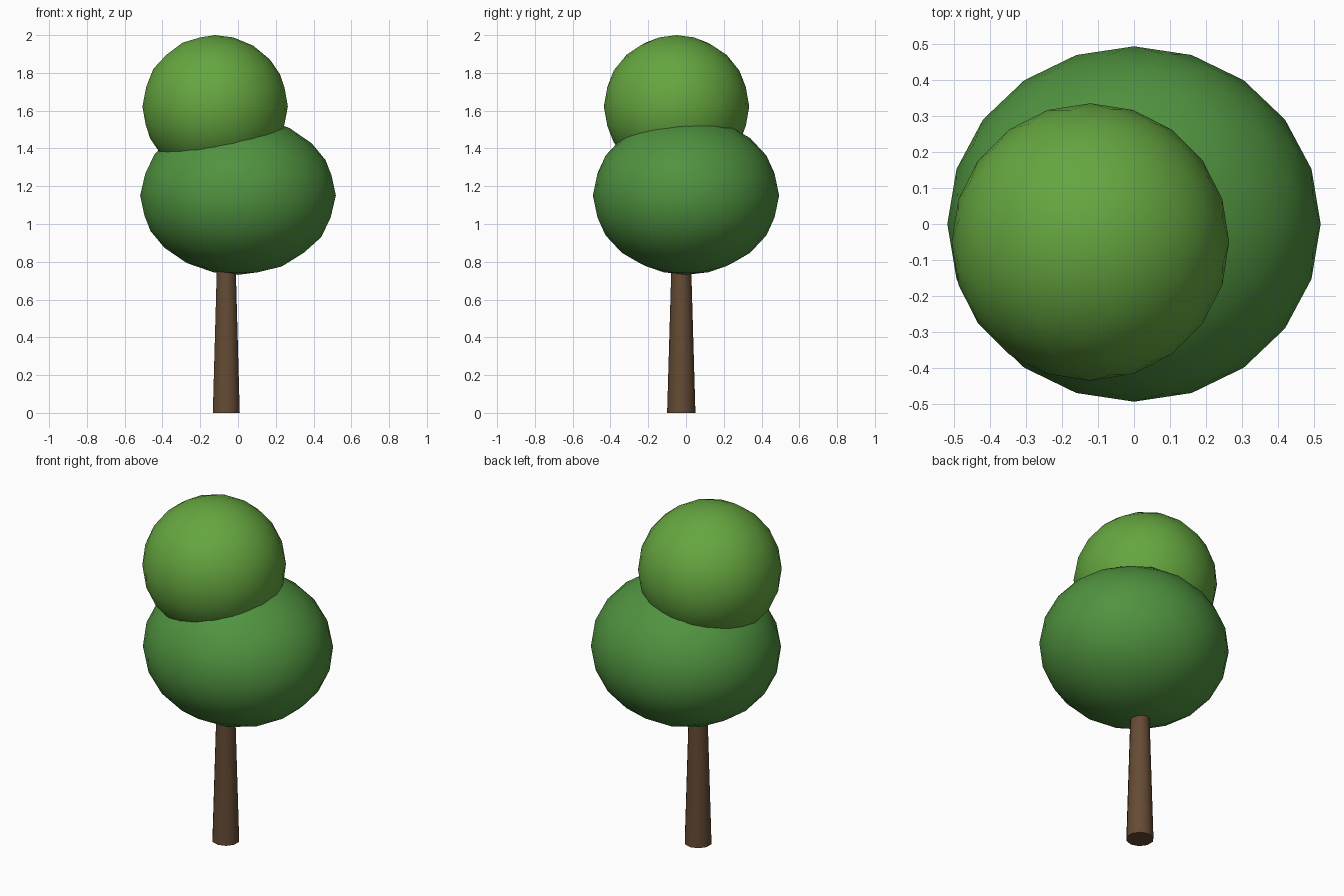
import bpy
import math

if "Cube" in bpy.data.objects:
    bpy.data.objects.remove(bpy.data.objects["Cube"])


def colour(obj, name, rgb):
    mat = bpy.data.materials.new(name)
    mat.diffuse_color = (*rgb, 1.0)
    mat.use_nodes = True
    mat.node_tree.nodes["Principled BSDF"].inputs["Base Color"].default_value = mat.diffuse_color
    obj.data.materials.append(mat)


def foliage(name, centre, radii, rgb):
    # smooth-shaded low-poly ball, squashed to its radii
    bpy.ops.mesh.primitive_ico_sphere_add(subdivisions=3, radius=1, location=centre)
    obj = bpy.context.object
    obj.name = name
    obj.scale = radii
    bpy.ops.object.transform_apply(location=False, rotation=False, scale=True)
    bpy.ops.object.shade_smooth()
    colour(obj, name + "_green", rgb)


# Tapered ten-sided trunk, its top buried in the lower foliage
height = 0.86
bpy.ops.mesh.primitive_cone_add(vertices=10, radius1=0.075, radius2=0.05,
                                depth=height, location=(-0.062, -0.025, height / 2))
trunk = bpy.context.object
trunk.name = "trunk"
bpy.ops.object.shade_smooth_by_angle(angle=math.radians(45))
colour(trunk, "bark_brown", (0.13, 0.07, 0.035))

# Two overlapping foliage balls
foliage("lower_foliage", (0, 0, 1.151), (0.518, 0.493, 0.42), (0.08, 0.29, 0.05))
foliage("upper_foliage", (-0.121, -0.05, 1.622), (0.385, 0.385, 0.378), (0.13, 0.38, 0.05))
